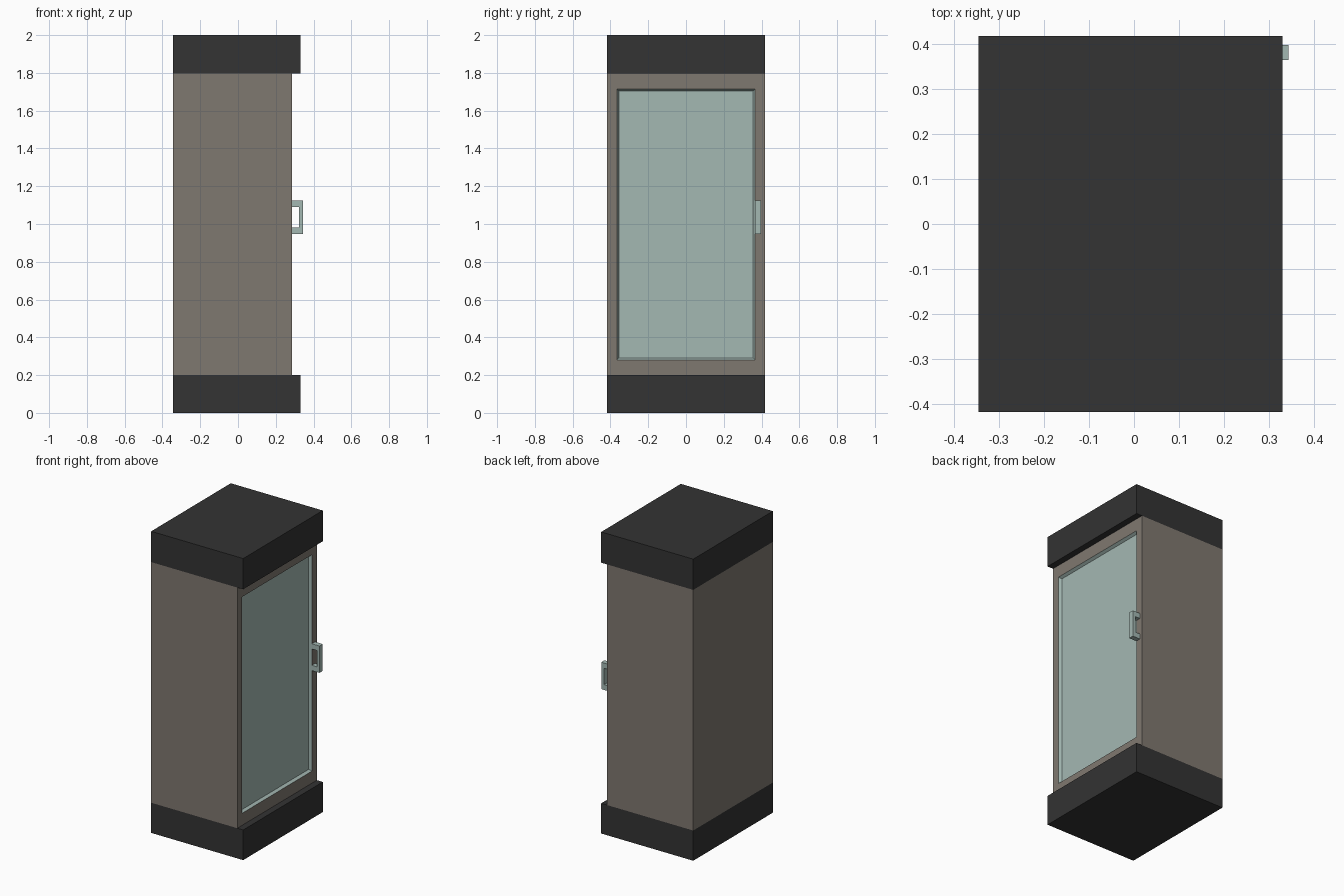
import bpy, bmesh
from mathutils import Vector

cube = bpy.data.objects.get("Cube")
if cube:
    bpy.data.objects.remove(cube, do_unlink=True)


def material(name, rgb):
    mat = bpy.data.materials.new(name)
    mat.use_nodes = True
    color = (*rgb, 1)
    mat.diffuse_color = color
    mat.node_tree.nodes["Principled BSDF"].inputs["Base Color"].default_value = color
    return mat


def finish(name, bm, *mats):
    bmesh.ops.recalc_face_normals(bm, faces=bm.faces[:])
    mesh = bpy.data.meshes.new(name)
    bm.to_mesh(mesh)
    bm.free()
    for mat in mats:
        mesh.materials.append(mat)
    obj = bpy.data.objects.new(name, mesh)
    bpy.context.collection.objects.link(obj)
    return obj


def box_mesh(low, high):
    bm = bmesh.new()
    bmesh.ops.create_cube(bm, size=1)
    low, high = Vector(low), Vector(high)
    for v in bm.verts:
        v.co = (low + high) / 2 + v.co * (high - low)
    return bm


charcoal = material("charcoal", (0.033, 0.033, 0.033))
taupe = material("taupe", (0.213, 0.188, 0.162))
glass = material("pale teal glass", (0.37, 0.48, 0.45))

BACK, FACE, LIP, HALF = -0.345, 0.287, 0.33, 0.417
BASE_TOP, CAP_BOTTOM = 0.2, 1.796

# Base and top cap overhang the door side
finish("base", box_mesh((BACK, -HALF, 0), (LIP, HALF, BASE_TOP)), charcoal)
finish("top_cap", box_mesh((BACK, -HALF, CAP_BOTTOM), (LIP, HALF, 2)), charcoal)

# Cabinet with a door panel sunk into its +x face
bm = box_mesh((BACK, -HALF, BASE_TOP), (FACE, HALF, CAP_BOTTOM))
door = max(bm.faces, key=lambda f: f.calc_center_median().x)
bmesh.ops.inset_region(bm, faces=[door], thickness=0.072)
for v in door.verts:
    v.co.z = 0.28 if v.co.z < 1 else 1.715
rim = bmesh.ops.inset_region(bm, faces=[door], thickness=0.015, depth=-0.018)
for f in rim["faces"] + [door]:
    f.material_index = 1
finish("cabinet", bm, taupe, glass)

# Bracket handle: C profile extruded along y
bm = bmesh.new()
inner, outer, bar = FACE, 0.343, 0.02
low, high, grip = 0.947, 1.125, 0.035
profile = [(inner, low), (outer, low), (outer, high), (inner, high),
           (inner, high - grip), (outer - bar, high - grip),
           (outer - bar, low + grip), (inner, low + grip)]
side = bm.faces.new([bm.verts.new((x, 0.364, z)) for x, z in profile])
ext = bmesh.ops.extrude_face_region(bm, geom=[side])
bmesh.ops.translate(bm, vec=(0, 0.034, 0),
                    verts=[g for g in ext["geom"] if isinstance(g, bmesh.types.BMVert)])
finish("door_handle", bm, glass)
